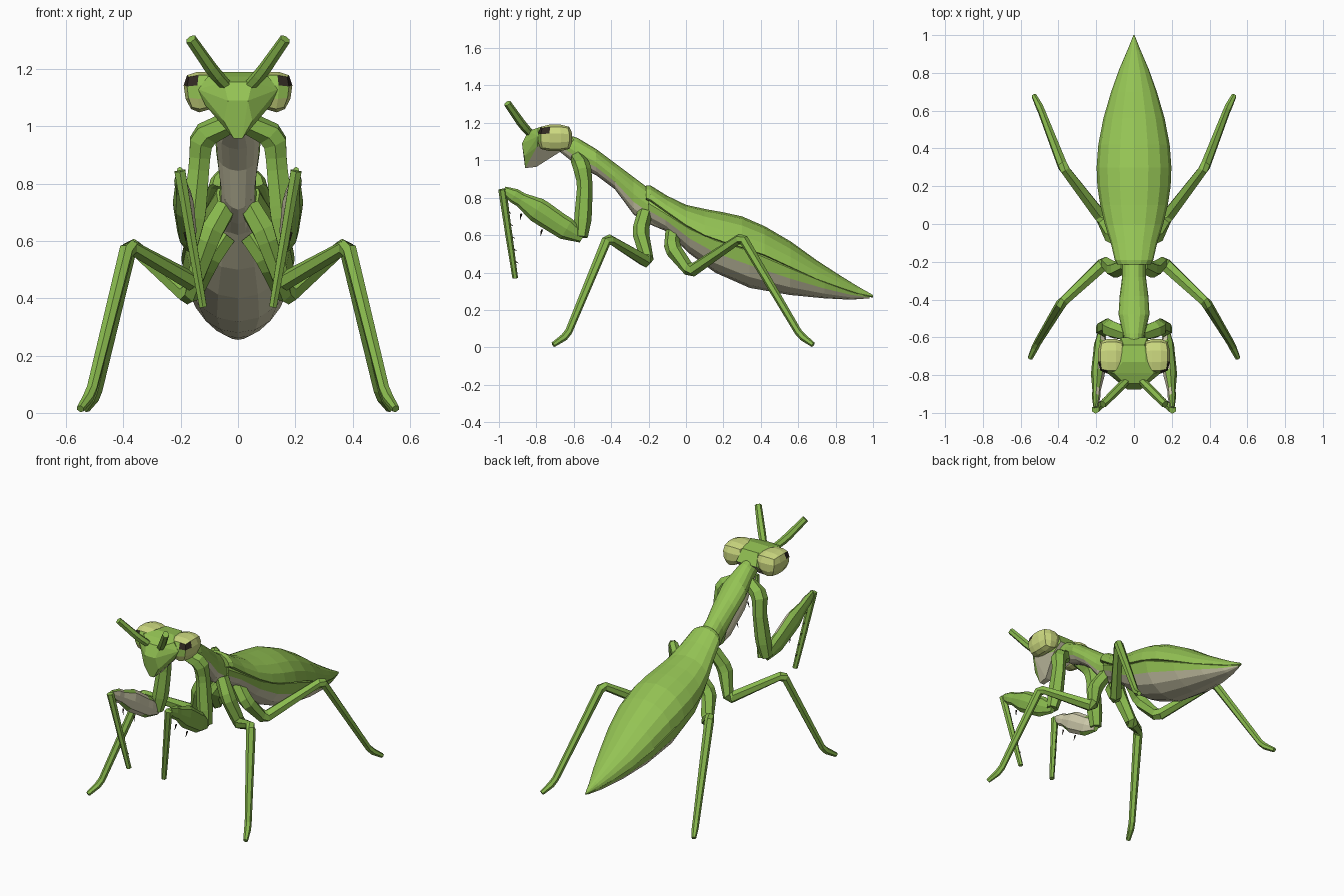
import bpy, bmesh, math
from mathutils import Vector


def material(name, rgb):
    m = bpy.data.materials.new(name)
    m.diffuse_color = (*rgb, 1)
    return m


GREEN = material("leaf green", (0.295, 0.545, 0.088))
LEG = material("leg green", (0.25, 0.49, 0.075))
BELLY = material("belly beige", (0.68, 0.65, 0.45))
EYE = material("eye yellow", (0.62, 0.71, 0.22))
DARK = material("dark brown", (0.03, 0.022, 0.015))


def finish(name, bm, mats, mirror=False):
    bmesh.ops.recalc_face_normals(bm, faces=bm.faces)
    me = bpy.data.meshes.new(name)
    bm.to_mesh(me)
    bm.free()
    for m in mats:
        me.materials.append(m)
    ob = bpy.data.objects.new(name, me)
    bpy.context.collection.objects.link(ob)
    if mirror:
        ob.modifiers.new("mirror", 'MIRROR')
    return ob


def skin(bm, rings):
    """Bridge equal rings of points into a capped shell; returns the side faces by column."""
    vs = [[bm.verts.new(p) for p in ring] for ring in rings]
    n = len(vs[0])
    cols = [[] for _ in range(n)]
    for a, b in zip(vs, vs[1:]):
        for i in range(n):
            j = (i + 1) % n
            cols[i].append(bm.faces.new((a[i], a[j], b[j], b[i])))
    bm.faces.new(vs[0])
    bm.faces.new(vs[-1])
    return cols


def body_loft(name, sections, under=-2.0, n=16):
    """Sections are (y, top, side height, bottom, half width); beige below sine 'under'."""
    bm = bmesh.new()
    rings = []
    for y, top, mid, bot, w in sections:
        ring = []
        for i in range(n):
            a = math.tau * i / n
            s = math.sin(a)
            ring.append((w * math.cos(a), y, mid + s * ((top - mid) if s > 0 else (mid - bot))))
        rings.append(ring)
    for i, col in enumerate(skin(bm, rings)):
        if math.sin(math.tau * (i + 0.5) / n) < under:
            for f in col:
                f.material_index = 1
    return finish(name, bm, [GREEN, BELLY])


def tube(bm, pts, sides=6, flat=1.0, bevel=0.022):
    """Tapered limb through (x, y, z, radius); inner joints get two rings."""
    P = [Vector(p[:3]) for p in pts]
    R = [p[3] for p in pts]
    stations = [(P[0], (P[1] - P[0]).normalized(), R[0])]
    for i in range(1, len(P) - 1):
        a = (P[i] - P[i - 1]).normalized()
        b = (P[i + 1] - P[i]).normalized()
        stations.append((P[i] - a * bevel, (2 * a + b).normalized(), R[i]))
        stations.append((P[i] + b * bevel, (a + 2 * b).normalized(), R[i]))
    stations.append((P[-1], (P[-1] - P[-2]).normalized(), R[-1]))
    rings = []
    for c, t, r in stations:
        u = t.cross(Vector((1, 0, 0))).normalized()
        v = t.cross(u)
        rings.append([c + u * r * math.cos(k * math.tau / sides)
                      + v * r * flat * math.sin(k * math.tau / sides) for k in range(sides)])
    skin(bm, rings)


def limb(name, pts, mat=LEG, **kw):
    bm = bmesh.new()
    tube(bm, pts, **kw)
    return finish(name, bm, [mat], mirror=True)


# Thorax, abdomen and folded wings
body_loft("thorax", [
    (-0.68, 1.15, 1.10, 1.05, 0.045), (-0.58, 1.12, 1.04, 0.97, 0.058),
    (-0.48, 1.06, 0.99, 0.92, 0.082), (-0.38, 0.985, 0.91, 0.845, 0.076),
    (-0.28, 0.91, 0.82, 0.71, 0.063), (-0.20, 0.85, 0.76, 0.66, 0.064),
    (-0.08, 0.76, 0.70, 0.61, 0.07)], under=-0.3)
body_loft("abdomen", [
    (-0.20, 0.82, 0.77, 0.67, 0.075), (-0.11, 0.75, 0.715, 0.625, 0.11),
    (0.02, 0.68, 0.632, 0.50, 0.152), (0.155, 0.62, 0.572, 0.40, 0.182),
    (0.34, 0.56, 0.515, 0.318, 0.193), (0.556, 0.46, 0.422, 0.28, 0.16),
    (0.74, 0.38, 0.347, 0.262, 0.106), (0.88, 0.31, 0.297, 0.255, 0.05),
    (0.98, 0.275, 0.27, 0.262, 0.008)], under=-0.3)
body_loft("wings", [
    (-0.215, 0.865, 0.80, 0.785, 0.088), (-0.19, 0.866, 0.79, 0.775, 0.102),
    (-0.10, 0.81, 0.725, 0.705, 0.123), (0.0, 0.762, 0.655, 0.635, 0.155),
    (0.10, 0.74, 0.60, 0.58, 0.179), (0.20, 0.722, 0.565, 0.55, 0.194),
    (0.30, 0.70, 0.535, 0.52, 0.198), (0.42, 0.648, 0.495, 0.48, 0.189),
    (0.56, 0.566, 0.43, 0.415, 0.162), (0.70, 0.465, 0.365, 0.35, 0.121),
    (0.82, 0.387, 0.322, 0.31, 0.078), (0.92, 0.325, 0.288, 0.28, 0.035),
    (1.0, 0.28, 0.272, 0.266, 0.003)])

# Wedge-shaped head, widening to the eyes, with a pale jaw underside
bm = bmesh.new()
half = [(0.015, -0.86, 0.958), (0.02, -0.80, 0.965), (0.05, -0.865, 1.02), (0.035, -0.877, 1.09),
        (0.115, -0.795, 1.075), (0.14, -0.79, 1.13), (0.105, -0.79, 1.175), (0.05, -0.845, 1.155),
        (0.06, -0.73, 1.19), (0.055, -0.64, 1.18), (0.07, -0.60, 1.11), (0.08, -0.65, 1.06)]
for x, y, z in half:
    bm.verts.new((x, y, z))
    bm.verts.new((-x, y, z))
bmesh.ops.convex_hull(bm, input=bm.verts)
bm.normal_update()
for f in bm.faces:
    f.material_index = int(f.normal.z < -0.55)
finish("head", bm, [GREEN, BELLY])

# Boxy rounded eyes: green front, small dark pupil on the upper front corner
bm = bmesh.new()
bmesh.ops.create_cube(bm, size=2)
bmesh.ops.subdivide_edges(bm, edges=bm.edges[:], cuts=2, use_grid_fill=True)
for f in bm.faces:
    c = f.calc_center_median()
    if c.z > 0.5 and ((c.x > 0.99 and c.y < -0.5) or (c.y < -0.99 and c.x > 0.5)):
        f.material_index = 2
    elif c.y < -0.99 and c.z > -0.5:
        f.material_index = 1
for v in bm.verts:
    p = v.co.lerp(v.co.normalized() * 1.1, 0.7)
    # the lower side tapers inward and rises toward the head
    drop = min(p.z, 0)
    rise = -drop * max(0.0, -p.x) * 0.03
    v.co = Vector((0.118 + p.x * (0.072 + drop * 0.02), -0.70 + p.y * 0.092,
                   1.12 + p.z * 0.071 + rise))
finish("eyes", bm, [EYE, GREEN, DARK], mirror=True)

# Antennae
limb("antennae", [(0.03, -0.82, 1.13, 0.02), (0.085, -0.875, 1.19, 0.023),
                  (0.165, -0.955, 1.305, 0.02)])

# Grasping forelegs
limb("foreleg_coxa", [(0.04, -0.58, 1.01, 0.04), (0.128, -0.555, 0.965, 0.047),
                      (0.135, -0.54, 0.87, 0.042), (0.152, -0.55, 0.70, 0.046),
                      (0.17, -0.56, 0.59, 0.035)])
bm = bmesh.new()
tube(bm, [(0.17, -0.555, 0.585, 0.028), (0.18, -0.66, 0.645, 0.062), (0.19, -0.78, 0.725, 0.066),
          (0.20, -0.90, 0.80, 0.04), (0.203, -0.975, 0.842, 0.02)], sides=8, flat=0.55)
bmesh.ops.recalc_face_normals(bm, faces=bm.faces)
for f in bm.faces:
    f.material_index = int(f.normal.x < -0.6)
finish("foreleg_femur", bm, [LEG, BELLY], mirror=True)
limb("foreleg_tibia", [(0.203, -0.982, 0.845, 0.022), (0.165, -0.95, 0.62, 0.019),
                       (0.122, -0.913, 0.37, 0.015)])

# Spines along the inside of the forelegs
bm = bmesh.new()
for i in range(5):
    t = 0.25 + 0.14 * i
    x, y, z = 0.203 - 0.081 * t, -0.982 + 0.069 * t, 0.845 - 0.475 * t
    tube(bm, [(x, y + 0.01, z, 0.005), (x - 0.004, y + 0.03, z - 0.01, 0.001)], sides=4)
for y, z in ((-0.88, 0.715), (-0.77, 0.63)):
    tube(bm, [(0.185, y, z, 0.006), (0.18, y - 0.008, z - 0.035, 0.001)], sides=4)
finish("foreleg_spines", bm, [DARK], mirror=True)

# Walking legs: hip, raised knee, shin and foot
limb("middle_legs", [(0.04, -0.22, 0.72, 0.04), (0.10, -0.245, 0.62, 0.044),
                     (0.155, -0.205, 0.455, 0.037), (0.385, -0.42, 0.585, 0.028),
                     (0.515, -0.635, 0.065, 0.02), (0.55, -0.71, 0.014, 0.014)])
limb("rear_legs", [(0.04, -0.07, 0.62, 0.04), (0.11, -0.075, 0.53, 0.044),
                   (0.165, 0.025, 0.405, 0.037), (0.375, 0.30, 0.59, 0.028),
                   (0.495, 0.61, 0.065, 0.02), (0.53, 0.68, 0.014, 0.014)])
